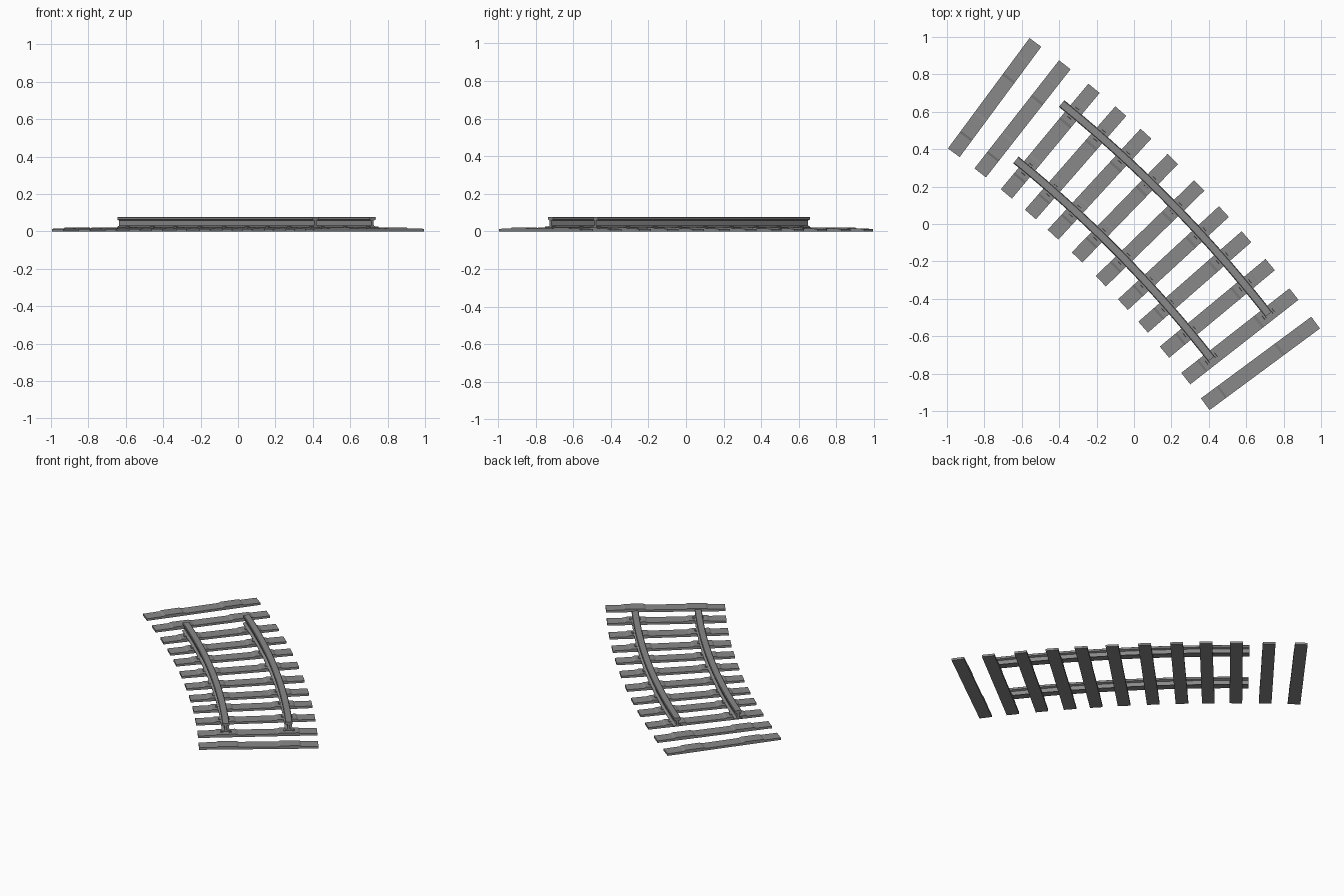
import bpy, bmesh, math
from mathutils import Matrix, Vector

if "Cube" in bpy.data.objects:
    bpy.data.objects.remove(bpy.data.objects["Cube"])

RADIUS = 6.78                      # track centreline
CENTRE = Vector((-4.776, -4.776, 0))
GAUGE = 0.194                      # rail offset from the centreline


def material(name, value):
    m = bpy.data.materials.new(name)
    m.use_nodes = True
    colour = (value, value, value, 1)
    m.diffuse_color = colour
    m.node_tree.nodes["Principled BSDF"].inputs["Base Color"].default_value = colour
    return m


grey = material("plain grey", 0.25)


def on_arc(angle, radius, z=0.0):
    return CENTRE + Vector((radius * math.cos(angle), radius * math.sin(angle), z))


def loft(name, rings):
    """Skin closed rings of points and cap both ends."""
    bm = bmesh.new()
    loops = [[bm.verts.new(p) for p in ring] for ring in rings]
    n = len(loops[0])
    for a, b in zip(loops, loops[1:]):
        for i in range(n):
            j = (i + 1) % n
            bm.faces.new((a[i], a[j], b[j], b[i]))
    bm.faces.new(loops[0])
    bm.faces.new(loops[-1])
    bmesh.ops.recalc_face_normals(bm, faces=bm.faces)
    mesh = bpy.data.meshes.new(name)
    bm.to_mesh(mesh)
    bm.free()
    mesh.materials.append(grey)
    obj = bpy.data.objects.new(name, mesh)
    bpy.context.collection.objects.link(obj)
    return obj


# Sleepers: low ends and middle, raised rail seats
half_top = [(0.367, 0.014), (0.262, 0.015), (0.25, 0.021), (0.135, 0.021), (0.12, 0.015)]
outline = ([(s, z) for s, z in half_top] + [(-s, z) for s, z in reversed(half_top)]
           + [(-0.367, 0), (0.367, 0)])
positions = [-1.005, -0.819, -0.630, -0.452, -0.281, -0.094,
             0.096, 0.278, 0.449, 0.634, 0.825, 1.005]


def clip(name, angle, radius):
    """Small rail fastening beside the rail foot."""
    corners = [(-0.007, 0.020), (0.007, 0.020), (0.005, 0.027), (-0.005, 0.027)]
    rings = []
    for along in (-0.012, 0.012):
        rings.append([on_arc(angle + along / radius, radius + r, z) for r, z in corners])
    loft(name, rings)


for k, t in enumerate(positions):
    angle = math.radians(45) - math.asin(t / RADIUS)
    across = Vector((-math.sin(angle), math.cos(angle), 0))
    loft(f"sleeper_{k + 1}",
         [[on_arc(angle, RADIUS + s, z) + across * w for s, z in outline]
          for w in (-0.039, 0.039)])
    # Fastenings only where the rails run
    if 2 <= k <= 10:
        for rail in (-GAUGE, GAUGE):
            for side in (-0.027, 0.027):
                clip("rail_clip", angle, RADIUS + rail + side)

# Rails: foot, web and head swept along the curve
half_rail = [(0.023, 0.020), (0.023, 0.024), (0.008, 0.031), (0.007, 0.058),
             (0.021, 0.063), (0.022, 0.075), (0.018, 0.078)]
section = half_rail + [(-r, z) for r, z in reversed(half_rail)]
STEPS = 24
for name, offset in (("inner_rail", -GAUGE), ("outer_rail", GAUGE)):
    rings = []
    for i in range(STEPS + 1):
        angle = math.radians(51.0 + (38.0 - 51.0) * i / STEPS)
        rings.append([on_arc(angle, RADIUS + offset + r, z) for r, z in section])
    loft(name, rings)
